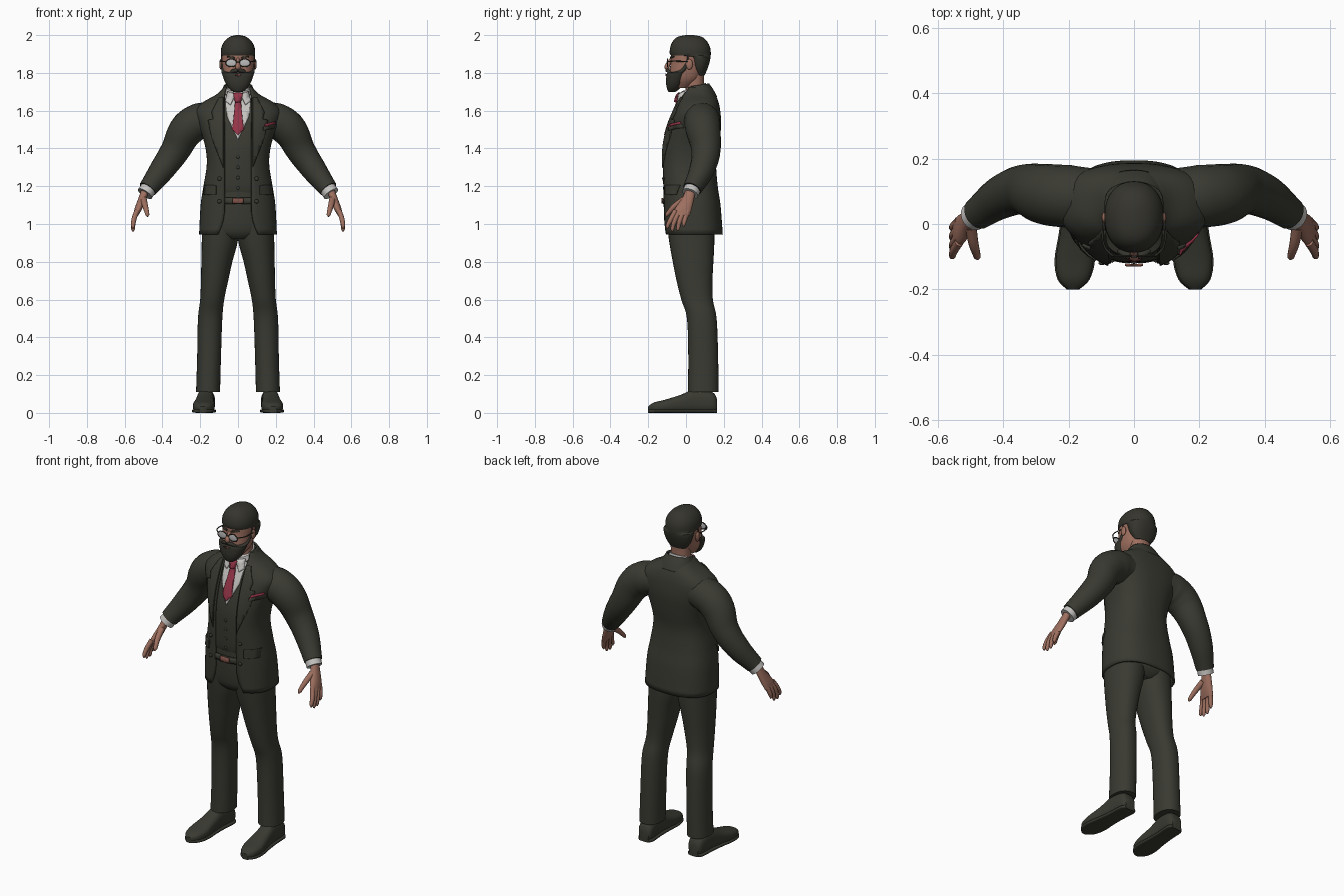
import bpy, bmesh, math
from mathutils import Vector

cube = bpy.data.objects.get("Cube")
if cube:
    bpy.data.objects.remove(cube, do_unlink=True)


def material(name, r, g, b):
    m = bpy.data.materials.new(name)
    m.use_nodes = True
    m.diffuse_color = (r, g, b, 1)
    node = m.node_tree.nodes["Principled BSDF"]
    node.inputs["Base Color"].default_value = (r, g, b, 1)
    node.inputs["Roughness"].default_value = 0.8
    return m


suit = material("suit charcoal", .042, .042, .032)
hair_mat = material("hair dark", .036, .035, .027)
skin = material("skin", .34, .16, .115)
white = material("shirt white", .56, .55, .53)
red = material("tie red", .3, .035, .065)
lens_mat = material("lens grey", .5, .5, .5)
brown = material("buckle brown", .2, .08, .06)


def finish(name, mesh, mat, mirror=False, thick=0, offset=-1):
    """Link a mesh as an object, with optional thickness and mirror."""
    ob = bpy.data.objects.new(name, mesh)
    bpy.context.collection.objects.link(ob)
    mesh.materials.clear()
    mesh.materials.append(mat)
    if thick:
        mod = ob.modifiers.new("thickness", 'SOLIDIFY')
        mod.thickness, mod.offset = thick, offset
    if mirror:
        ob.modifiers.new("mirror", 'MIRROR').use_mirror_merge = False
    bpy.ops.object.select_all(action='DESELECT')
    ob.select_set(True)
    bpy.context.view_layer.objects.active = ob
    bpy.ops.object.shade_smooth_by_angle(angle=math.radians(40))
    return ob


def spline(rings, steps):
    """Smoothly resample rows of numbers."""
    rows = []
    for i in range(len(rings) - 1):
        a, b = rings[i], rings[i + 1]
        p, q = rings[max(i - 1, 0)], rings[min(i + 2, len(rings) - 1)]
        for s in range(steps):
            t = s / steps
            rows.append([B + .5 * t * (C - A + t * (2 * A - 5 * B + 4 * C - D + t * (3 * (B - C) + D - A)))
                         for A, B, C, D in zip(p, a, b, q)])
    return rows + [list(rings[-1])]


def loft(name, rings, mat, mirror=False, power=.9, steps=4, n=32, gap=None, tilt=0, lying=False, thick=0):
    """Skin rings of (height, x0, x1, y0, y1); gap leaves the front open."""
    bm = bmesh.new()
    loops = []
    for h, x0, x1, y0, y1 in spline(rings, steps):
        cx, cy, rx, ry = (x0 + x1) / 2, (y0 + y1) / 2, (x1 - x0) / 2, (y1 - y0) / 2
        start = math.asin(min(gap(h) / rx, .85) ** (1 / power)) if gap else 0
        loop = []
        for i in range(n):
            a = start + (2 * math.pi - 2 * start) * i / (n - 1 if gap else n)
            s, c = math.sin(a), -math.cos(a)
            x = cx + rx * math.copysign(abs(s) ** power, s)
            y = cy + ry * math.copysign(abs(c) ** power, c)
            co = (x, h, y) if lying else (x, y, h + tilt * (y - cy))
            loop.append(bm.verts.new(co))
        loops.append(loop)
    for lo, hi in zip(loops, loops[1:]):
        for i in range(n - 1 if gap else n):
            j = (i + 1) % n
            bm.faces.new((lo[i], lo[j], hi[j], hi[i]))
    if not gap:
        bm.faces.new(loops[0])
        bm.faces.new(loops[-1])
    bmesh.ops.recalc_face_normals(bm, faces=bm.faces)
    mesh = bpy.data.meshes.new(name)
    bm.to_mesh(mesh)
    bm.free()
    return finish(name, mesh, mat, mirror, thick)


def sym(rings, grow=0):
    return [(z, -x - grow, x + grow, y0 - grow, y1 + grow) for z, x, y0, y1 in rings]


def tube(name, path, mat, mirror=False, res=4):
    """Round tube through (x, y, z, radius) points."""
    cu = bpy.data.curves.new(name, 'CURVE')
    cu.dimensions, cu.bevel_depth, cu.bevel_resolution = '3D', 1, res
    cu.use_fill_caps, cu.resolution_u = True, 6
    sp = cu.splines.new('BEZIER')
    sp.bezier_points.add(len(path) - 1)
    for p, (x, y, z, r) in zip(sp.bezier_points, path):
        p.co, p.radius = (x, y, z), r
        p.handle_left_type = p.handle_right_type = 'AUTO'
    tmp = bpy.data.objects.new(name, cu)
    bpy.context.collection.objects.link(tmp)
    mesh = bpy.data.meshes.new_from_object(tmp.evaluated_get(bpy.context.evaluated_depsgraph_get()))
    bpy.data.objects.remove(tmp)
    return finish(name, mesh, mat, mirror)


def ball(name, co, size, mat, mirror=False):
    bm = bmesh.new()
    bmesh.ops.create_uvsphere(bm, u_segments=16, v_segments=10, radius=1)
    for v in bm.verts:
        v.co = Vector(co) + v.co * Vector(size)
    mesh = bpy.data.meshes.new(name)
    bm.to_mesh(mesh)
    bm.free()
    return finish(name, mesh, mat, mirror)


def patch(name, outline, mat, mirror=False, lift=.004, thick=.008):
    """Lay a flat (x, z) outline onto whatever is in front of it."""
    bm = bmesh.new()
    bm.faces.new([bm.verts.new((x, -1, z)) for x, z in outline])
    for axis, lo, hi in ((0, -.2, .2), (2, .9, 1.9)):
        for k in range(int((hi - lo) / .02) + 1):
            co, no = Vector((0, -1, 0)), Vector((0, 0, 0))
            co[axis], no[axis] = lo + k * .02, 1
            bmesh.ops.bisect_plane(bm, geom=bm.verts[:] + bm.edges[:] + bm.faces[:], plane_co=co, plane_no=no)
    bpy.context.view_layer.update()
    deps, y = bpy.context.evaluated_depsgraph_get(), -.1
    for v in bm.verts:
        hit, loc, *_ = bpy.context.scene.ray_cast(deps, v.co, (0, 1, 0))
        y = loc.y if hit else y
        v.co.y = y - lift
    bm.normal_update()
    for f in bm.faces:
        if f.normal.y > 0:
            f.normal_flip()
    mesh = bpy.data.meshes.new(name)
    bm.to_mesh(mesh)
    bm.free()
    return finish(name, mesh, mat, mirror, thick, 0)


def both(half):
    return half + [(-x, z) for x, z in reversed(half) if x]


# Trousers and shoes
loft("trouser_legs", [(.11, .095, .222, .01, .172), (.3, .09, .216, .012, .17), (.5, .083, .212, .005, .162),
                      (.6, .073, .2, -.025, .142), (.7, .052, .196, -.05, .14), (.8, .03, .194, -.07, .145),
                      (.9, .003, .192, -.088, .15), (1, -.01, .19, -.1, .15)], suit, True)
loft("trouser_hips", sym([(.92, .1, -.07, .12), (.96, .18, -.1, .15), (1.06, .18, -.11, .15), (1.17, .16, -.11, .14)]), suit)
shoe = [(.165, .03, .01, .07), (.14, .045, 0, .11), (.05, .045, 0, .125), (-.03, .05, 0, .095),
        (-.11, .058, 0, .07), (-.17, .045, .003, .055), (-.2, .015, .008, .035)]


def shoe_ring(y, w, z0, z1):
    cx = .165 + (.16 - y) * .06
    return (y, cx - w, cx + w, z0, z1)


loft("shoes", [shoe_ring(*r) for r in shoe], suit, True, power=.75, lying=True)
loft("shoe_soles", [shoe_ring(y, w + .004, 0, .02) for y, w, *_ in shoe], suit, True, power=.5, lying=True)

# Jacket, open at the front over a waistcoat
body = [(.945, .206, -.12, .195), (1.1, .198, -.123, .183), (1.2, .183, -.126, .168), (1.32, .165, -.13, .16),
        (1.42, .176, -.124, .175), (1.52, .208, -.098, .186), (1.595, .228, -.068, .182), (1.645, .185, -.045, .172),
        (1.685, .115, -.025, .155), (1.725, .075, -.01, .125)]
loft("waistcoat", sym([(1.15, .17, -.115, .15)] + body[2:-1], -.012), suit, power=.8)
loft("jacket", sym(body), suit, power=.8, n=48, thick=.012,
     gap=lambda z: .072 + max(0, 1.08 - z) ** 2 * 2)
loft("jacket_collar", sym([(1.66, .11, -.01, .165), (1.7, .09, -.01, .145), (1.735, .074, 0, .122)]), suit,
     tilt=.15, n=48, gap=lambda z: .07, thick=.01)

# Sleeves, cuffs and hands
tube("sleeves", [(.12, .085, 1.555, .085), (.2, .085, 1.545, .096), (.265, .09, 1.505, .094), (.335, .105, 1.385, .077),
                 (.4, .085, 1.29, .067), (.478, .032, 1.185, .05)], suit, True, 8)
tube("shirt_cuffs", [(.465, .04, 1.2, .044), (.493, .022, 1.16, .044)], white, True, 8)
loft("palms", [(1.18, .468, .512, 0, .052), (1.13, .488, .53, -.025, .042), (1.08, .508, .548, -.06, .03),
               (1.045, .528, .556, -.068, .02)], skin, True)
for name, y, tip, z in (("index", -.055, -.098, .975), ("middle", -.033, -.072, .96),
                        ("ring", -.01, -.042, .962), ("little", .01, -.012, .985)):
    tube(name + "_fingers", [(.535, y, 1.07, .014), (.552, (y + tip) / 2 - .006, 1.02, .013),
                             (.556, tip, z + .012, .01), (.556, tip, z, .004)], skin, True)
tube("thumbs", [(.5, -.01, 1.13, .018), (.49, -.065, 1.09, .015), (.48, -.1, 1.05, .011), (.479, -.107, 1.04, .004)], skin, True)

# Neck, head and face
loft("neck", sym([(1.64, .058, -.01, .1), (1.74, .056, 0, .095), (1.84, .06, 0, .1)]), skin)
loft("shirt_collar", sym([(1.64, .08, -.04, .12), (1.69, .072, -.034, .112), (1.725, .064, -.024, .106)]), white, tilt=.35)
loft("head", sym([(1.72, .04, -.075, .02), (1.76, .068, -.086, .07), (1.8, .08, -.088, .09), (1.86, .085, -.08, .1),
                  (1.9, .085, -.078, .11), (1.95, .075, -.07, .1), (1.97, .05, -.05, .09)]), skin)
loft("hair", sym([(1.785, .05, .05, .098), (1.82, .076, .03, .113), (1.86, .088, .015, .126), (1.885, .09, 0, .13),
                  (1.892, .09, -.08, .131), (1.925, .09, -.085, .13), (1.955, .08, -.077, .119), (1.98, .06, -.06, .1),
                  (1.994, .036, -.035, .075), (2, .01, 0, .04)]), hair_mat, steps=2)
loft("beard", sym([(1.7, .025, -.093, -.055), (1.715, .045, -.1, -.035), (1.745, .066, -.106, -.012), (1.78, .08, -.104, .003),
                   (1.8, .086, -.098, .012), (1.812, .088, -.05, .015), (1.85, .089, -.012, .02),
                   (1.89, .089, 0, .02)]), hair_mat, steps=2)
tube("moustache", [(0, -.1, 1.814, .01), (.025, -.094, 1.81, .01), (.05, -.08, 1.795, .006)], hair_mat, True)
patch("lips", both([(0, 1.795), (.022, 1.79), (0, 1.782)]), brown, lift=.002)
tube("nose", [(0, -.078, 1.875, .008), (0, -.092, 1.85, .011), (0, -.1, 1.83, .015), (0, -.092, 1.817, .008)], skin)
ball("ears", (.09, .018, 1.845), (.009, .018, .028), skin, True)
patch("eyebrows", [(.015, 1.884), (.055, 1.89), (.055, 1.882), (.015, 1.876)], hair_mat, True)

# Spectacles
ring = [(math.sin(k * math.pi / 6), math.cos(k * math.pi / 6)) for k in range(13)]
for k, (name, mat) in enumerate((("spectacle_rims", hair_mat), ("spectacle_lenses", lens_mat))):
    if k:
        ball(name, (.036, -.099, 1.853), (.028, .003, .019), mat, True)
    else:
        tube(name, [(.036 + .029 * s, -.098, 1.853 + .02 * c, .003) for s, c in ring], mat, True)
tube("spectacle_temples", [(.065, -.098, 1.86, .003), (.09, -.07, 1.862, .003), (.094, .01, 1.86, .003)], hair_mat, True)
tube("spectacle_bridge", [(-.009, -.1, 1.858, .003), (.009, -.1, 1.858, .003)], hair_mat)

# Shirt front, tie and collar points
patch("shirt_front", both([(0, 1.445), (.058, 1.57), (.068, 1.68), (0, 1.69)]), white, lift=.003)
patch("collar_points", [(.01, 1.69), (.055, 1.7), (.066, 1.65), (.04, 1.63)], white, True)
patch("tie_blade", both([(0, 1.47), (.03, 1.5), (.014, 1.66)]), red, lift=.005)
patch("tie_knot", both([(0, 1.645), (.015, 1.645), (.025, 1.69), (0, 1.695)]), red, lift=.007)

# Lapels, pockets, buttons and belt
patch("lapels", [(.078, 1.3), (.14, 1.46), (.158, 1.55), (.13, 1.555), (.14, 1.59), (.1, 1.67), (.078, 1.67)], suit, True)
patch("breast_pocket", [(.135, 1.495), (.2, 1.51), (.2, 1.53), (.135, 1.515)], suit)
patch("pocket_square", [(.14, 1.516), (.198, 1.53), (.195, 1.542), (.145, 1.53)], red)
patch("pocket_flaps", [(.115, 1.155), (.178, 1.155), (.178, 1.205), (.115, 1.205)], suit, True)
patch("belt", both([(0, 1.105), (.07, 1.105), (.07, 1.14), (0, 1.14)]), suit, lift=.006)
patch("belt_buckle", both([(0, 1.108), (.028, 1.108), (.028, 1.138), (0, 1.138)]), brown, lift=.006)
for k in range(5):
    ball("waistcoat_button_%d" % k, (0, -.117 + .012 * max(0, k - 3), 1.19 + .055 * k), (.009, .005, .009), suit)
for k in range(2):
    ball("jacket_buttons_%d" % k, (.098, -.12, 1.12 + .12 * k), (.011, .006, .011), suit, True)
